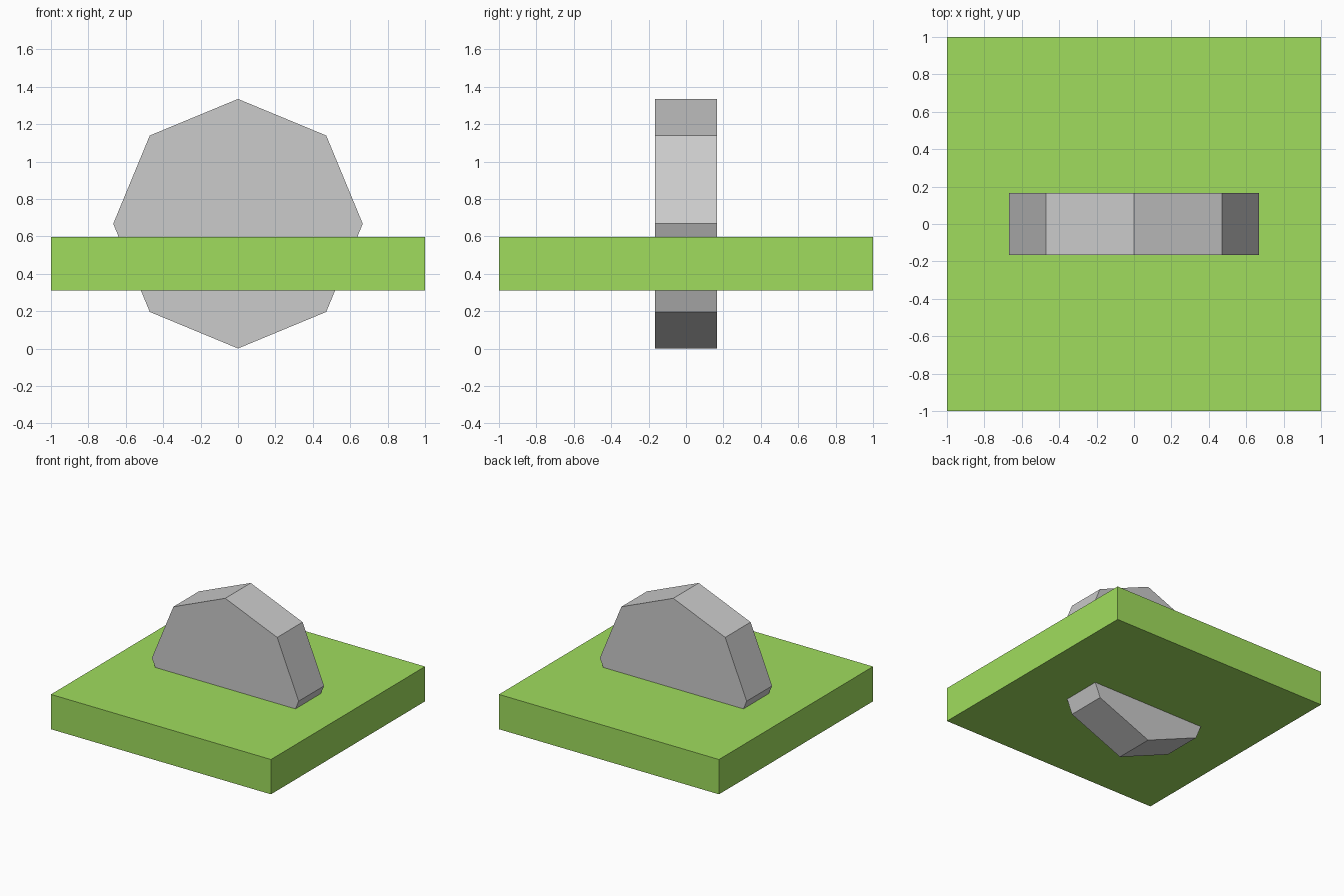
import bpy
from math import pi

if "Cube" in bpy.data.objects:
    bpy.data.objects.remove(bpy.data.objects["Cube"])

# Green square slab
bpy.ops.mesh.primitive_cube_add(size=1, location=(0, 0, 0.454))
slab = bpy.context.object
slab.name = "ground_slab"
slab.scale = (2, 2, 0.286)
bpy.ops.object.transform_apply(location=False, rotation=False, scale=True)
green = bpy.data.materials.new("green")
green.diffuse_color = (0.35, 0.72, 0.11, 1)
green.use_nodes = True
green.node_tree.nodes["Principled BSDF"].inputs["Base Color"].default_value = green.diffuse_color
slab.data.materials.append(green)

# Upright eight-sided stone disc passing through the slab, corner pointing up
bpy.ops.mesh.primitive_cylinder_add(vertices=8, radius=0.667, depth=0.33,
                                    location=(0, 0, 0.668), rotation=(pi / 2, 0, 0))
bpy.context.object.name = "stone_disc"
